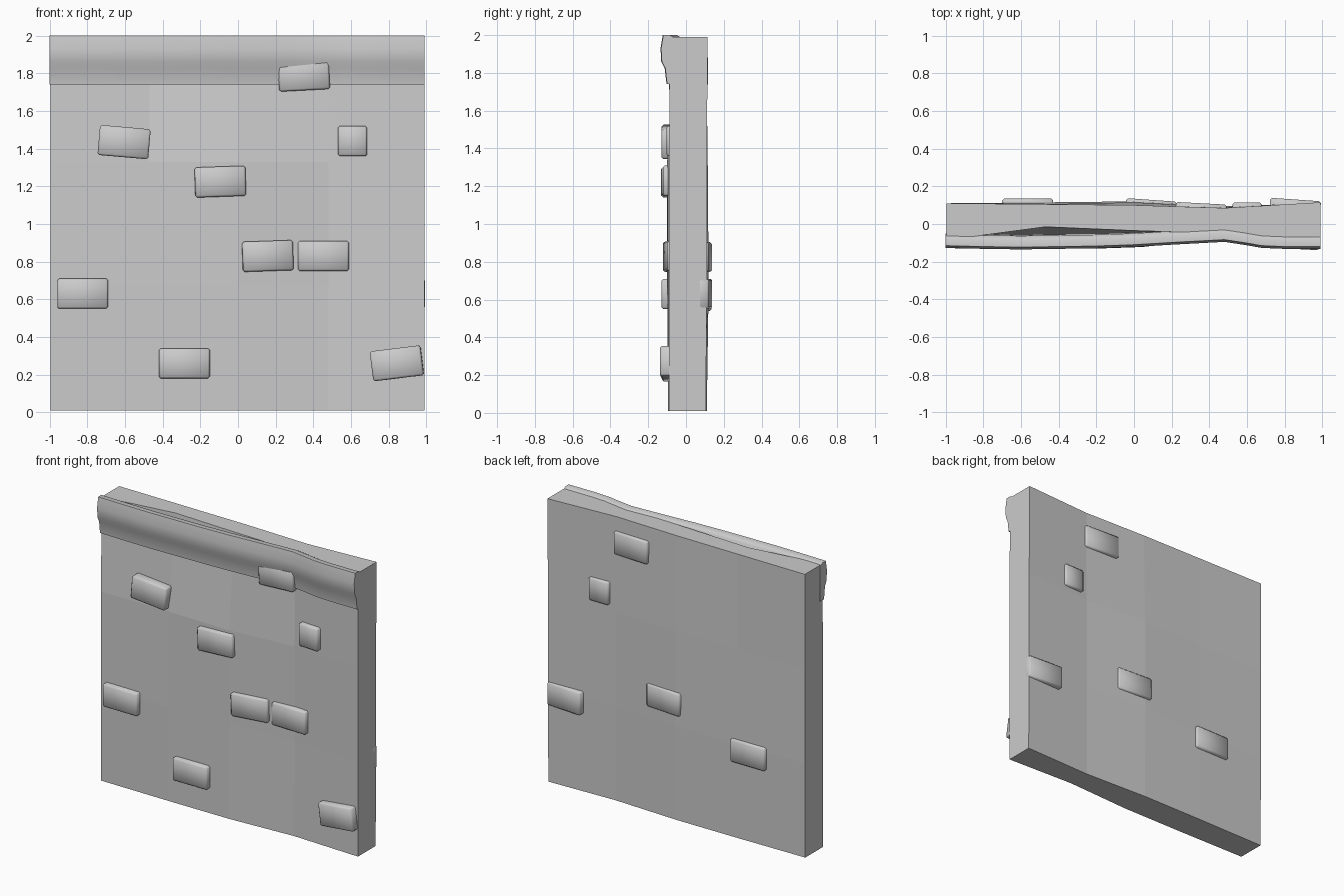
import bpy, bmesh
from math import radians
from mathutils import Matrix

cube = bpy.data.objects.get("Cube")
if cube:
    bpy.data.objects.remove(cube, do_unlink=True)

stone = bpy.data.materials.new("pale grey stone")
stone.use_nodes = True
stone.diffuse_color = (0.6, 0.6, 0.6, 1)
stone.node_tree.nodes["Principled BSDF"].inputs["Base Color"].default_value = (0.6, 0.6, 0.6, 1)


def finish(name, bm, smooth):
    bmesh.ops.recalc_face_normals(bm, faces=bm.faces)
    for f in bm.faces:
        f.smooth = smooth
    mesh = bpy.data.meshes.new(name)
    bm.to_mesh(mesh)
    bm.free()
    mesh.materials.append(stone)
    obj = bpy.data.objects.new(name, mesh)
    bpy.context.collection.objects.link(obj)
    return obj


def loft(bm, rings):
    """Join closed rings of points in order and cap both ends."""
    rings = [[bm.verts.new(p) for p in ring] for ring in rings]
    for a, b in zip(rings, rings[1:]):
        for i in range(len(a)):
            j = (i + 1) % len(a)
            bm.faces.new((a[i], a[j], b[j], b[i]))
    bm.faces.new(rings[0])
    bm.faces.new(rings[-1])


# Uneven wall slab: one ring per column, up the front and down the back
columns = (-0.995, -0.47, 0, 0.48, 0.99)
rows = (0.01, 0.67, 1.33, 1.99)
front = ((-.09, -.095, -.095, -.07, -.09),
         (-.09, -.10, -.095, -.06, -.09),
         (-.09, -.09, -.10, -.06, -.09),
         (-.085, -.015, -.035, -.05, -.085))
back = ((.105, .11, .11, .09, .105),
        (.11, .115, .12, .095, .11),
        (.11, .11, .115, .09, .11),
        (.11, .105, .10, .085, .115))
bm = bmesh.new()
loft(bm, [[(x, front[r][c], rows[r]) for r in range(4)] +
          [(x, back[r][c], rows[r]) for r in reversed(range(4))]
          for c, x in enumerate(columns)])
finish("wall_slab", bm, False)

# Coping rail: rounded roll over a fascia, swept along a wavy line
profile = ((-.06, 1.985), (-.085, 2.0), (-.12, 2.0), (-.132, 1.93),
           (-.128, 1.86), (-.11, 1.825), (-.1, 1.74), (-.055, 1.74))
wave = ((-1, .005), (-.8, 0), (-.6, -.003), (-.2, .003), (0, .01), (.2, .022),
        (.48, .037), (.58, .022), (.68, .005), (.8, 0), (.99, 0))
bm = bmesh.new()
loft(bm, [[(x, y + shift, z) for y, z in profile] for x, shift in wave])
finish("coping_rail", bm, True)
rail = bpy.context.collection.objects["coping_rail"]
bpy.context.view_layer.objects.active = rail
rail.select_set(True)
bpy.ops.object.shade_smooth_by_angle(angle=radians(60))
rail.select_set(False)


# Raised bricks with softened edges
def brick(name, x, z, face_y, width=0.27, roll=0, yaw=0):
    depth = 0.1
    y = face_y - depth / 2 if face_y > 0 else face_y + depth / 2
    bm = bmesh.new()
    bmesh.ops.create_cube(bm, size=1, matrix=Matrix.Diagonal((width, depth, 0.16, 1)))
    bmesh.ops.bevel(bm, geom=bm.edges[:], offset=0.01, segments=1, affect='EDGES')
    bm.transform(Matrix.Translation((x, y, z)) @ Matrix.Rotation(radians(yaw), 4, 'Z')
                 @ Matrix.Rotation(radians(-roll), 4, 'Y'))
    finish(name, bm, True)


front_bricks = (
    (-.605, 1.435, -.13, .27, -5, 0), (.61, 1.44, -.1, .155, 0, -3),
    (-.095, 1.225, -.127, .27, 2, 2), (.155, .83, -.11, .27, 2, 6),
    (.455, .83, -.095, .27, 0, -2), (-.825, .63, -.13, .27, 0, 0),
    (-.285, .26, -.13, .27, 0, 0), (.845, .26, -.132, .27, 7, -3),
    (.35, 1.79, -.09, .27, 3, 0))
back_bricks = (
    (.355, 1.81, .11, .27, 0, -3), (.6, 1.445, .115, .155, 0, 0),
    (.855, .63, .13, .27, 0, -4), (.09, .825, .128, .27, 0, -4),
    (-.565, .62, .135, .27, 0, 0))
for side, bricks in (("front", front_bricks), ("back", back_bricks)):
    for i, spec in enumerate(bricks):
        brick(f"{side}_brick_{i + 1}", *spec)
